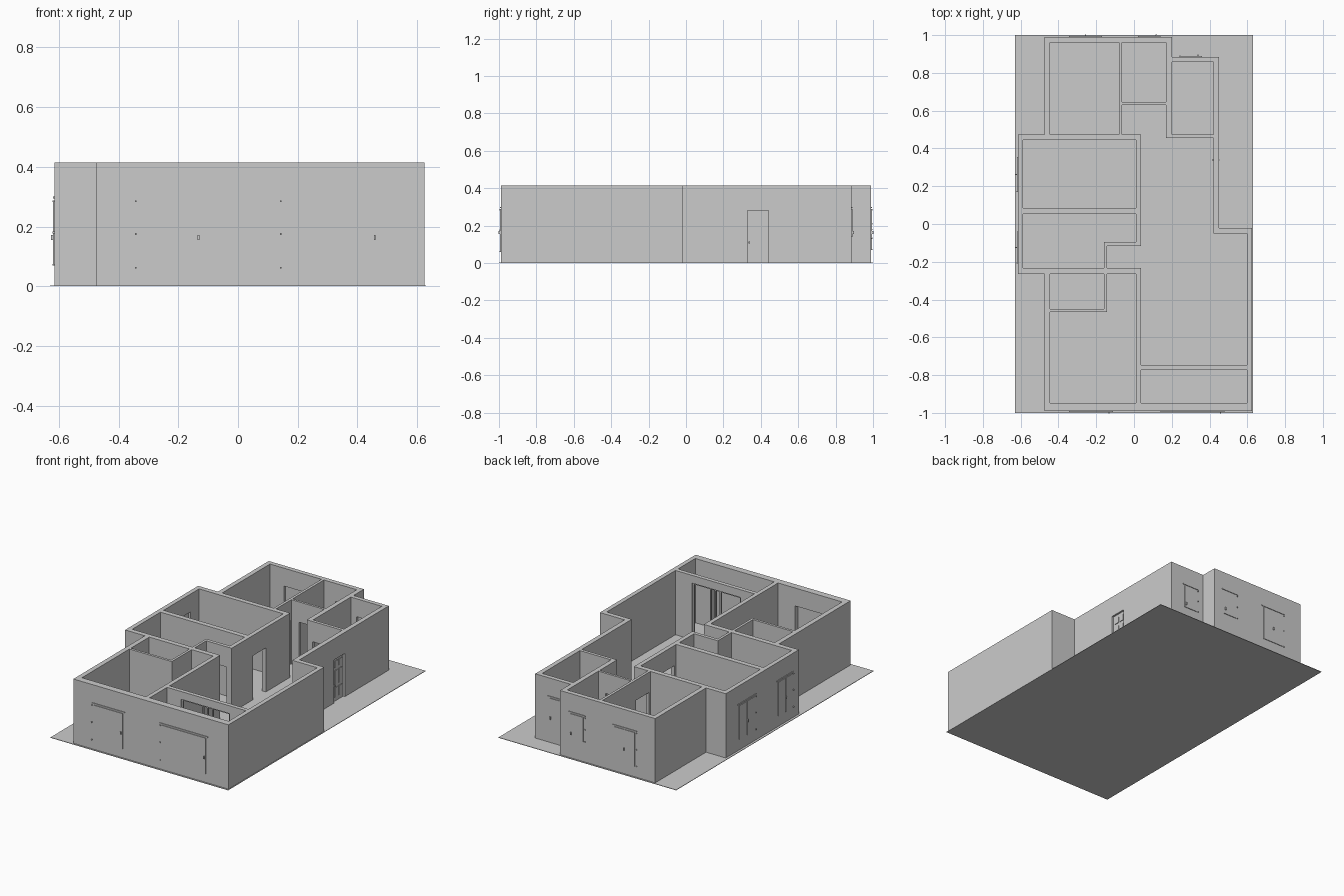
import bpy, bmesh

cube = bpy.data.objects.get("Cube")
if cube:
    bpy.data.objects.remove(cube, do_unlink=True)

grey = bpy.data.materials.new("plain grey")
grey.use_nodes = True
GREY = (0.6, 0.6, 0.6, 1)
grey.diffuse_color = GREY
grey.node_tree.nodes["Principled BSDF"].inputs["Base Color"].default_value = GREY

TOP = 0.415      # wall height
DOOR_TOP = 0.285


def finish(name, bm):
    bmesh.ops.recalc_face_normals(bm, faces=bm.faces)
    mesh = bpy.data.meshes.new(name)
    bm.to_mesh(mesh)
    bm.free()
    mesh.materials.append(grey)
    ob = bpy.data.objects.new(name, mesh)
    bpy.context.collection.objects.link(ob)
    return ob


def add_box(bm, a, b):
    """Axis-aligned box between two corners."""
    verts = bmesh.ops.create_cube(bm, size=1)["verts"]
    for v in verts:
        for i in range(3):
            v.co[i] = (a[i] + b[i]) / 2 + v.co[i] * abs(b[i] - a[i])


def box(name, a, b):
    bm = bmesh.new()
    add_box(bm, a, b)
    return finish(name, bm)


def prism(name, outline, z0, z1):
    """Plan outline pulled up into a solid."""
    bm = bmesh.new()
    face = bm.faces.new([bm.verts.new((x, y, z0)) for x, y in outline])
    top = bmesh.ops.extrude_face_region(bm, geom=[face])["geom"]
    bmesh.ops.translate(bm, vec=(0, 0, z1 - z0),
                        verts=[v for v in top if isinstance(v, bmesh.types.BMVert)])
    return finish(name, bm)


def rect(x0, x1, y0, y1):
    return [(x0, y0), (x1, y0), (x1, y1), (x0, y1)]


# Floor slab and solid house block
box("floor_slab", (-0.63, -1, 0), (0.63, 1, 0.003))
walls = prism("walls", [
    (-0.475, -0.99), (0.625, -0.99), (0.625, -0.02), (0.45, -0.02), (0.45, 0.885),
    (0.2, 0.885), (0.2, 0.99), (-0.475, 0.99), (-0.475, 0.475), (-0.615, 0.475),
    (-0.615, -0.265), (-0.475, -0.265)], 0, TOP)

# Rooms carved out of the block
rooms = [
    rect(-0.445, -0.08, 0.475, 0.96),
    rect(-0.063, 0.17, 0.645, 0.96),
    rect(0.2, 0.42, 0.475, 0.857),
    rect(-0.587, 0.01, 0.085, 0.444),
    rect(-0.444, -0.159, -0.45, -0.265),
    rect(0.037, 0.597, -0.947, -0.772),
    [(-0.587, 0.053), (0.01, 0.053), (0.01, -0.095), (-0.159, -0.095),
     (-0.159, -0.233), (-0.587, -0.233)],
    [(-0.444, -0.947), (0.01, -0.947), (0.01, -0.265), (-0.143, -0.265),
     (-0.143, -0.466), (-0.444, -0.466)],
    [(-0.063, 0.63), (0.17, 0.63), (0.17, 0.455), (0.42, 0.455), (0.42, -0.05),
     (0.597, -0.05), (0.597, -0.746), (0.037, -0.746), (0.037, -0.233),
     (-0.143, -0.233), (-0.143, -0.117), (0.037, -0.117), (0.037, 0.475),
     (-0.063, 0.475)],
]
cutters = [prism("room_cutter", r, -0.1, 0.6) for r in rooms]

# Doorways: wall axis, start, end along the wall, near and far wall faces, head height
doorways = [
    ("x", 0.10, 0.23, 0.01, 0.037, DOOR_TOP),
    ("x", -0.41, -0.28, -0.159, -0.143, DOOR_TOP),
    ("x", 0.49, 0.62, -0.08, -0.063, DOOR_TOP),
    ("x", 0.33, 0.44, 0.42, 0.45, 0.28),
    ("y", -0.135, 0.0, -0.117, -0.095, DOOR_TOP),
    ("y", -0.13, 0.0, -0.265, -0.233, DOOR_TOP),
    ("y", -0.01, 0.12, 0.63, 0.645, DOOR_TOP),
    ("y", 0.21, 0.34, 0.455, 0.475, DOOR_TOP),
    ("y", 0.136, 0.48, -0.772, -0.746, 0.365),
]


def place(axis, along, across, z):
    return (across, along, z) if axis == "x" else (along, across, z)


for axis, s, e, near, far, head in doorways:
    cutters.append(box("doorway_cutter", place(axis, s, near - 0.005, -0.1),
                       place(axis, e, far + 0.005, head)))

# Windows: name, wall axis, start, end, outer face, outward sign, sill, head, leaves
windows = [
    ("front_bedroom", "y", -0.345, -0.11, -0.99, -1, 0.05, 0.3, 1),
    ("front_porch", "y", 0.14, 0.48, -0.99, -1, 0.05, 0.3, 1),
    ("back_bedroom", "y", -0.345, -0.17, 0.99, 1, 0.06, 0.3, 2),
    ("back_small", "y", 0.02, 0.14, 0.99, 1, 0.12, 0.3, 1),
    ("back_bathroom", "y", 0.24, 0.36, 0.885, 1, 0.13, 0.3, 1),
    ("side_bedroom", "x", 0.17, 0.355, -0.615, -1, 0.06, 0.3, 2),
    ("side_study", "x", -0.21, -0.04, -0.615, -1, 0.06, 0.3, 2),
]
for name, axis, s, e, face, sign, sill, head, leaves in windows:
    cutters.append(box("window_cutter", place(axis, s, face + sign * 0.01, sill),
                       place(axis, e, face - sign * 0.046, head)))

for c in cutters:
    c.hide_render = True
    mod = walls.modifiers.new("cut", "BOOLEAN")
    mod.operation = "DIFFERENCE"
    mod.solver = "EXACT"
    mod.object = c
cut = bpy.data.meshes.new_from_object(
    walls.evaluated_get(bpy.context.evaluated_depsgraph_get()))
walls.modifiers.clear()
walls.data = cut
for c in cutters:
    bpy.data.objects.remove(c, do_unlink=True)

# Window panes, thin raised leaves, hinges and handle
for name, axis, s, e, face, sign, sill, head, leaves in windows:
    bm = bmesh.new()

    def piece(a0, a1, d0, d1, z0, z1):
        add_box(bm, place(axis, a0, face + sign * d0, z0),
                place(axis, a1, face + sign * d1, z1))

    piece(s, e, -0.014, 0, sill, head)
    width = (e - s - 0.02) / leaves
    for i in range(leaves):
        a = s + 0.01 + i * width
        piece(a + 0.003, a + width - 0.003, 0, 0.004, sill + 0.01, head - 0.012)
    piece(s, e, 0, 0.004, head - 0.006, head)
    for z in (sill + 0.012, (sill + head) / 2, head - 0.015):
        piece(s, s + 0.005, 0, 0.006, z - 0.003, z + 0.003)
    grip = e - 0.022 if leaves == 1 else (s + e) / 2
    piece(grip - 0.003, grip + 0.003, 0.004, 0.012, 0.155, 0.172)
    finish(name + "_window", bm)

# Entrance door with frame, raised panels and handle
bm = bmesh.new()
add_box(bm, (0.427, 0.33, 0.003), (0.438, 0.44, 0.28))
for y in (0.35, 0.392):
    for z0, z1 in ((0.03, 0.09), (0.11, 0.20), (0.22, 0.26)):
        add_box(bm, (0.423, y, z0), (0.442, y + 0.03, z1))
add_box(bm, (0.412, 0.335, 0.105), (0.453, 0.341, 0.115))
finish("entrance_door", bm)

# Sliding frame in the porch partition
bm = bmesh.new()
for x in (0.136, 0.28, 0.315, 0.35, 0.472):
    add_box(bm, (x, -0.765, 0.003), (x + 0.008, -0.753, 0.365))
add_box(bm, (0.136, -0.765, 0.357), (0.48, -0.753, 0.365))
finish("porch_sliding_frame", bm)
